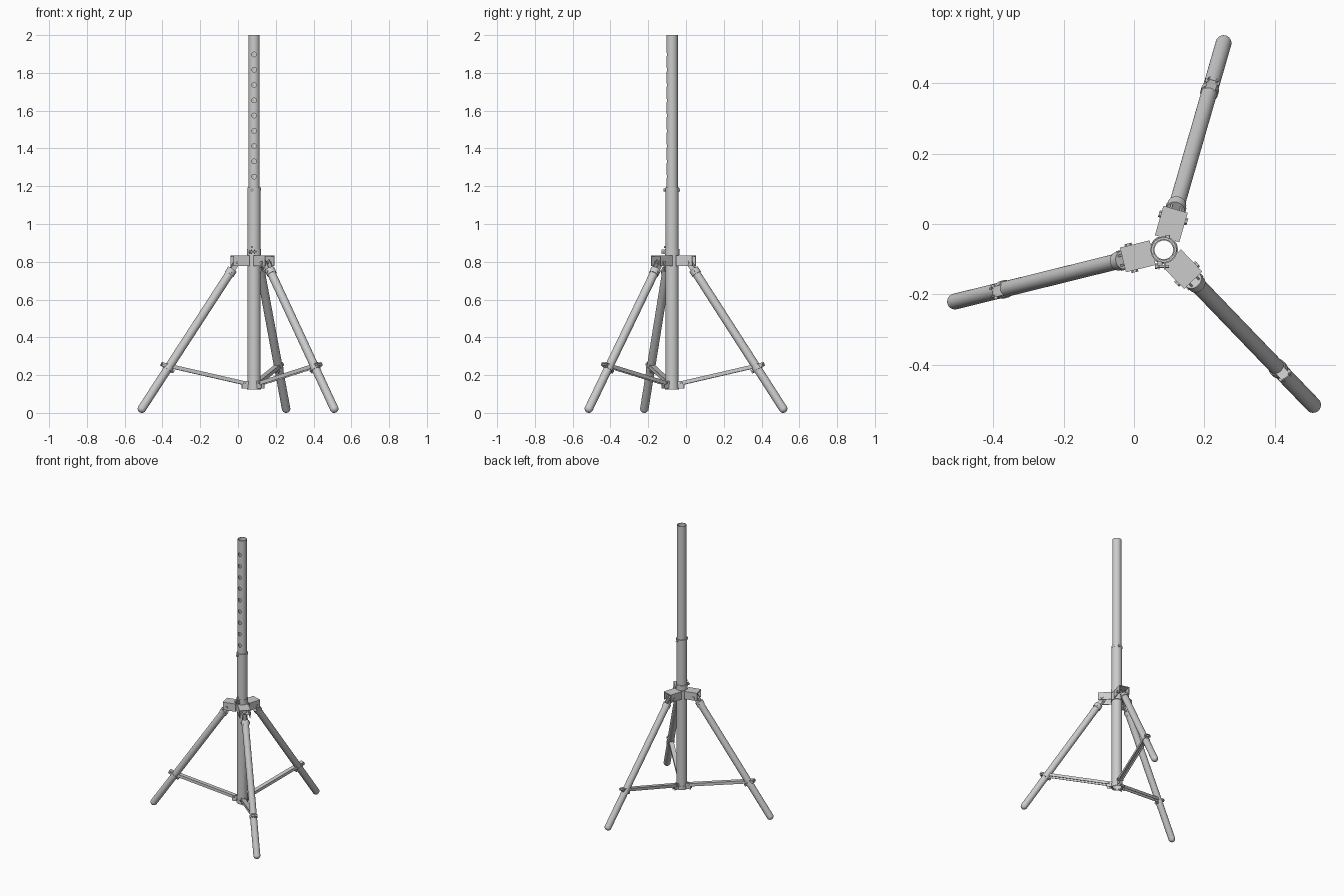
import bpy, bmesh, math
from mathutils import Matrix, Vector

if "Cube" in bpy.data.objects:
    bpy.data.objects.remove(bpy.data.objects["Cube"])

CX, CY = 0.085, -0.0735          # pole axis
POLE = Matrix.Translation((CX, CY, 0))


def finish(name, bm, mat):
    bmesh.ops.recalc_face_normals(bm, faces=bm.faces)
    bm.transform(mat)
    me = bpy.data.meshes.new(name)
    bm.to_mesh(me)
    bm.free()
    ob = bpy.data.objects.new(name, me)
    bpy.context.collection.objects.link(ob)
    return ob


def lathe(name, prof, mat, closed=True, n=40):
    """Spin an (r, z) profile about local z; closed makes a hollow ring."""
    bm = bmesh.new()
    rings = []
    for r, z in prof:
        if r < 1e-6:
            rings.append([bm.verts.new((0, 0, z))] * n)
        else:
            rings.append([bm.verts.new((r * math.cos(2 * math.pi * i / n),
                                        r * math.sin(2 * math.pi * i / n), z)) for i in range(n)])
    pairs = list(zip(rings, rings[1:])) + ([(rings[-1], rings[0])] if closed else [])
    for a, b in pairs:
        for i in range(n):
            j = (i + 1) % n
            bm.faces.new(list(dict.fromkeys((a[i], a[j], b[j], b[i]))))
    return finish(name, bm, mat)


def tube(name, ro, ri, z0, z1, mat, n=40):
    return lathe(name, [(ri, z0), (ro, z0), (ro, z1), (ri, z1)], mat, True, n)


def rod(name, a, b, r, mat, n=16):
    a, b = Vector(a), Vector(b)
    m = mat @ Matrix.Translation(a) @ (b - a).to_track_quat('Z', 'Y').to_matrix().to_4x4()
    L = (b - a).length
    return lathe(name, [(0, 0), (r, 0), (r, L), (0, L)], m, False, n)


def box(name, lo, hi, mat):
    bm = bmesh.new()
    bmesh.ops.create_cube(bm, size=1)
    for v in bm.verts:
        v.co = [lo[k] + (v.co[k] + 0.5) * (hi[k] - lo[k]) for k in range(3)]
    return finish(name, bm, mat)


def channel(name, x0, x1, w, z0, z1, t, mat):
    """U channel along x, open underneath."""
    h = w / 2
    pts = [(-h, z0), (-h, z1), (h, z1), (h, z0), (h - t, z0), (h - t, z1 - t), (t - h, z1 - t), (t - h, z0)]
    bm = bmesh.new()
    a = [bm.verts.new((x0, y, z)) for y, z in pts]
    b = [bm.verts.new((x1, y, z)) for y, z in pts]
    for i in range(8):
        j = (i + 1) % 8
        bm.faces.new((a[i], a[j], b[j], b[i]))
    bm.faces.new(a)
    bm.faces.new(b[::-1])
    return finish(name, bm, mat)


# Telescoping pole
inner = tube("inner_pole", 0.030, 0.0265, 0.95, 2.0, POLE, 48)
tube("outer_pole", 0.0345, 0.0305, 0.13, 1.19, POLE, 48)
tube("outer_pole_rim", 0.0358, 0.0302, 1.178, 1.192, POLE, 48)
tube("clamp_collar", 0.038, 0.034, 0.835, 0.868, POLE, 48)
tube("bottom_collar", 0.037, 0.034, 0.123, 0.15, POLE, 48)

# Height holes through the front wall of the inner pole
cutters = [rod("hole_cutter", (0, -0.06, 1.251 + 0.0808 * i), (0, -0.012, 1.251 + 0.0808 * i), 0.0125, POLE, 20)
           for i in range(9)]
bpy.context.view_layer.objects.active = inner
for c in cutters:
    mod = inner.modifiers.new("hole", 'BOOLEAN')
    mod.operation, mod.solver, mod.object = 'DIFFERENCE', 'EXACT', c
    bpy.ops.object.modifier_apply(modifier=mod.name)
    bpy.data.objects.remove(c)

# Screws, clamp ears and bolt on the pole
rod("rim_screw", (-0.011, -0.045, 1.18), (-0.011, -0.03, 1.18), 0.007, POLE)
rod("rim_screw_back", (0.011, 0.03, 1.18), (0.011, 0.042, 1.18), 0.007, POLE)
for s in (-1, 1):
    x = -0.006 + s * 0.008
    box("clamp_ear", (x - 0.002, -0.056, 0.84), (x + 0.002, -0.032, 0.864), POLE)
rod("clamp_bolt", (-0.026, -0.047, 0.852), (0.014, -0.047, 0.852), 0.004, POLE)
rod("clamp_bolt_head", (-0.026, -0.047, 0.852), (-0.018, -0.047, 0.852), 0.008, POLE, 6)
rod("stop_pin", (-0.011, -0.042, 0.878), (-0.011, -0.03, 0.878), 0.006, POLE)

# Hub ring joining the three arms
tube("hub_ring", 0.040, 0.034, 0.777, 0.832, POLE, 48)

FOOT, LR = Vector((0.6117, 0, 0.0225)), 0.0225
PIVOT = Vector((0.095, 0, 0.795))
UP = (PIVOT - FOOT).normalized()
LEN = (PIVOT - FOOT).length

for k in range(3):
    M = POLE @ Matrix.Rotation(math.radians(73.9 + 120 * k), 4, 'Z')
    # local z runs up the leg, local x is sideways
    side = Vector((0, 1, 0))
    R = Matrix((side, UP.cross(side), UP)).transposed().to_4x4()
    LM = M @ Matrix.Translation(FOOT) @ R

    # Hub arm channel and its bolts
    channel("hub_arm", 0.033, 0.12, 0.072, 0.777, 0.832, 0.005, M)
    rod("pivot_bolt", (0.095, -0.041, 0.795), (0.095, 0.041, 0.795), 0.006, M)
    for s in (-1, 1):
        rod("pivot_bolt_head", (0.095, s * 0.036, 0.795), (0.095, s * 0.042, 0.795), 0.010, M, 6)

    # Leg with round foot, top sleeve and fork
    prof = [(LR * math.sin(t * math.pi / 16), -LR * math.cos(t * math.pi / 16)) for t in range(9)]
    lathe("leg", prof + [(LR, LEN - 0.045), (0, LEN - 0.045)], LM, False, 32)
    tube("leg_sleeve", 0.0265, 0.022, LEN - 0.072, LEN - 0.042, LM, 32)
    for s in (-1, 1):
        x = s * 0.014
        box("leg_fork", (x - 0.003, -0.013, LEN - 0.05), (x + 0.003, 0.013, LEN + 0.012), LM)
    rod("sleeve_screw", (-0.029, 0, LEN - 0.057), (0.029, 0, LEN - 0.057), 0.006, LM)

    # Clamp ring on the leg
    d = 0.258
    tube("leg_clamp", 0.0255, 0.022, d - 0.01, d + 0.01, LM, 32)
    out = -1 if (R @ Vector((0, 1, 0))).x < 0 else 1     # sign of local y facing the pole
    for s in (-1, 1):
        x = s * 0.011
        y0, y1 = sorted((out * 0.021, out * 0.043))
        box("brace_lug", (x - 0.002, y0, d - 0.01), (x + 0.002, y1, d + 0.01), LM)
        y0, y1 = sorted((-out * 0.021, -out * 0.036))
        box("clamp_tab", (s * 0.006 - 0.002, y0, d - 0.009), (s * 0.006 + 0.002, y1, d + 0.009), LM)
    rod("clamp_tab_bolt", (-0.014, -out * 0.03, d), (0.014, -out * 0.03, d), 0.004, LM)

    # Brace channel from the bottom collar to the leg clamp
    a = Vector((0.055, 0, 0.158))
    b = FOOT + R.to_3x3() @ Vector((0, out * 0.034, d))
    ang = math.atan2(b.z - a.z, b.x - a.x)
    BM = M @ Matrix.Translation(a) @ Matrix.Rotation(-ang, 4, 'Y')
    L = (b - a).length
    channel("brace", -0.008, L + 0.008, 0.030, -0.010, 0.010, 0.003, BM)
    for x in (0, L):
        rod("brace_bolt", (x, -0.021, 0), (x, 0.021, 0), 0.006, BM)
    for s in (-1, 1):
        box("collar_lug", (0.032, s * 0.01 - 0.002, 0.128), (0.066, s * 0.01 + 0.002, 0.168), M)

# Smooth round parts, keep edges crisp
bpy.ops.object.select_all(action='SELECT')
bpy.context.view_layer.objects.active = inner
bpy.ops.object.shade_smooth_by_angle(angle=math.radians(35))
